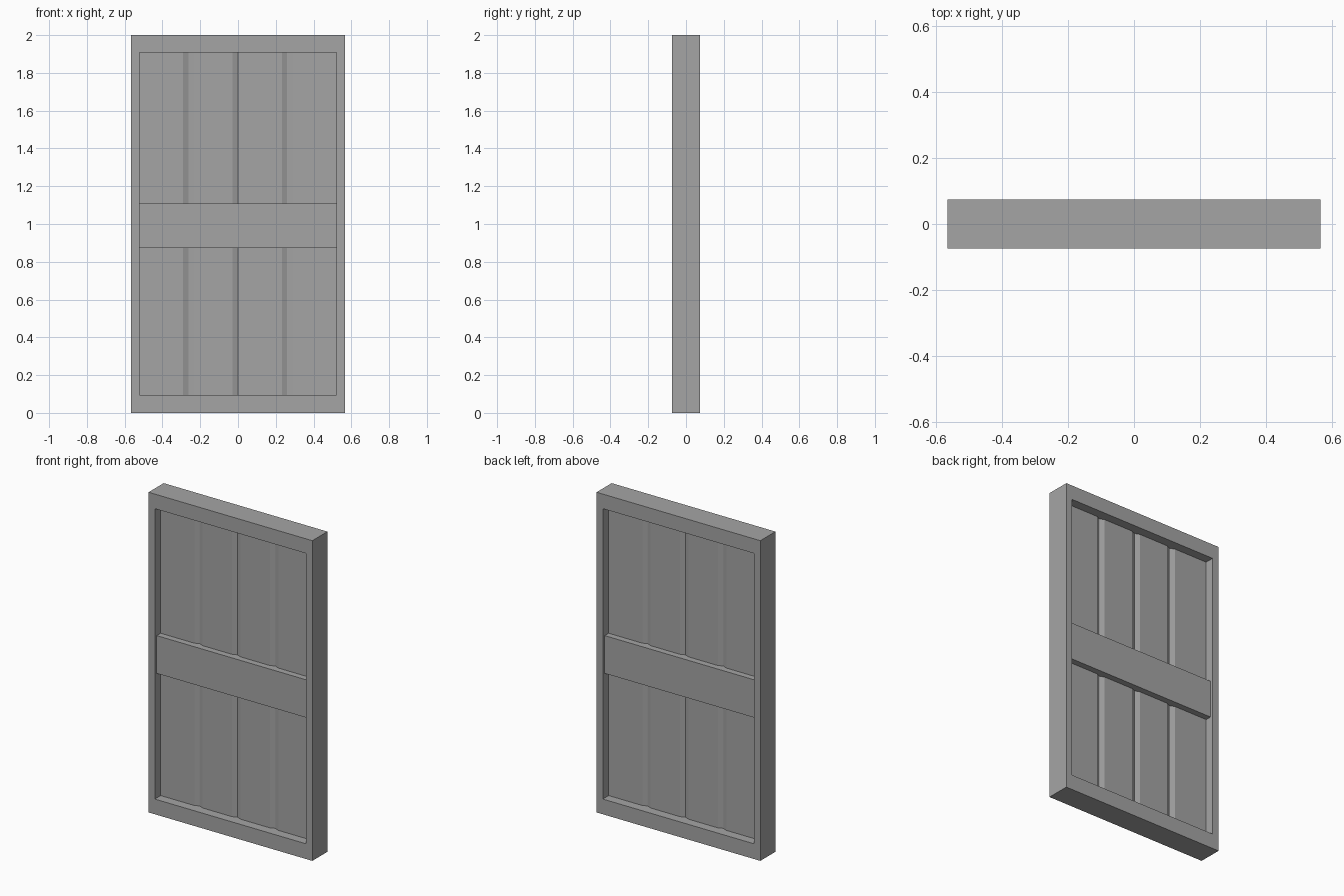
import bpy, bmesh

if "Cube" in bpy.data.objects:
    bpy.data.objects.remove(bpy.data.objects["Cube"])

W, D, H = 0.566, 0.0745, 2.0        # outer half width, half depth, height
IW, Z0, Z1 = 0.5225, 0.095, 1.909   # opening half width, bottom, top

grey = bpy.data.materials.new("dark_grey")
grey.diffuse_color = (0.376, 0.376, 0.376, 1)
grey.use_nodes = True
grey.node_tree.nodes["Principled BSDF"].inputs["Base Color"].default_value = grey.diffuse_color


def finish(name, bm, faces, vec):
    """Extrude the faces along vec and make a grey object."""
    ext = bmesh.ops.extrude_face_region(bm, geom=faces)
    moved = [g for g in ext["geom"] if isinstance(g, bmesh.types.BMVert)]
    bmesh.ops.translate(bm, verts=moved, vec=vec)
    bmesh.ops.recalc_face_normals(bm, faces=bm.faces[:])
    me = bpy.data.meshes.new(name)
    bm.to_mesh(me)
    bm.free()
    me.materials.append(grey)
    bpy.context.collection.objects.link(bpy.data.objects.new(name, me))


def prism(name, pts, vec):
    bm = bmesh.new()
    finish(name, bm, [bm.faces.new([bm.verts.new(p) for p in pts])], vec)


# Outer frame: one ring of quads, extruded through the depth
bm = bmesh.new()
outer = [bm.verts.new((x, -D, z)) for x, z in ((-W, 0), (W, 0), (W, H), (-W, H))]
inner = [bm.verts.new((x, -D, z)) for x, z in ((-IW, Z0), (IW, Z0), (IW, Z1), (-IW, Z1))]
ring = [bm.faces.new((outer[i], outer[(i + 1) % 4], inner[(i + 1) % 4], inner[i]))
        for i in range(4)]
finish("frame", bm, ring, (0, 2 * D, 0))

# Plank panels: two halves meeting in a V at the centre, each with a groove
# down its middle, on both faces
T, DEEP, CH, FLAT = 0.017, 0.012, 0.029, 0.002
for side, name in ((-1, "left_plank_panel"), (1, "right_plank_panel")):
    m = IW / 2
    front = [(0, -T + DEEP), (CH, -T), (m - CH, -T), (m - FLAT, -T + DEEP),
             (m + FLAT, -T + DEEP), (m + CH, -T), (IW, -T)]
    section = front + [(x, -y) for x, y in reversed(front)]
    prism(name, [(side * x, y, Z0) for x, y in section], (0, 0, Z1 - Z0))

# Middle rail, set slightly back from the frame on both faces
R, R0, R1 = 0.056, 0.873, 1.109
prism("middle_rail", [(-IW, -R, R0), (IW, -R, R0), (IW, -R, R1), (-IW, -R, R1)],
      (0, 2 * R, 0))
